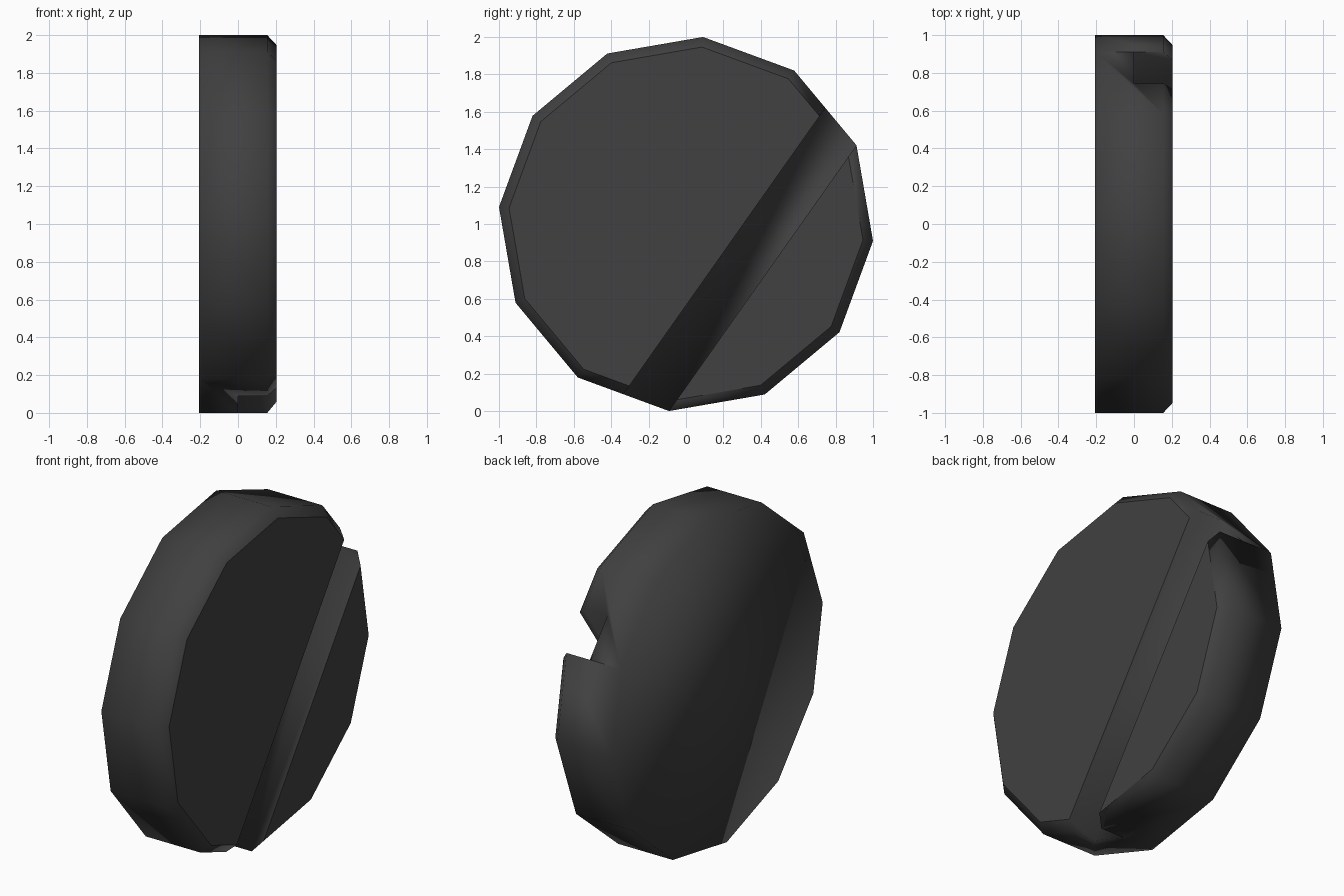
import bpy
import bmesh
from math import radians, cos, sin
from mathutils import Matrix, Vector

cube = bpy.data.objects.get("Cube")
if cube:
    bpy.data.objects.remove(cube, do_unlink=True)

SIDES = 12
RADIUS = 1.004
TURN = radians(24.8)          # angle of one rim corner
SLOT_TURN = radians(-35.2)    # direction square to the slot
CENTRE = Vector((0, 0, 1))

dark_grey = bpy.data.materials.new("dark_grey")
dark_grey.use_nodes = True
colour = (0.052, 0.052, 0.053, 1)
dark_grey.diffuse_color = colour
dark_grey.node_tree.nodes["Principled BSDF"].inputs["Base Color"].default_value = colour


def add_object(name, bm):
    bmesh.ops.recalc_face_normals(bm, faces=bm.faces)
    mesh = bpy.data.meshes.new(name)
    bm.to_mesh(mesh)
    bm.free()
    obj = bpy.data.objects.new(name, mesh)
    bpy.context.collection.objects.link(obj)
    return obj


# Disc: flat back, straight rim, chamfered front
bm = bmesh.new()
rings = []
for x, r in ((-0.207, RADIUS), (0.155, RADIUS), (0.205, 0.95)):
    angles = [TURN + radians(360 / SIDES) * i for i in range(SIDES)]
    rings.append([bm.verts.new(CENTRE + Vector((x, r * cos(a), r * sin(a)))) for a in angles])
for low, high in zip(rings, rings[1:]):
    for i in range(SIDES):
        j = (i + 1) % SIDES
        bm.faces.new((low[i], low[j], high[j], high[i]))
bm.faces.new(rings[0])
bm.faces.new(rings[-1])
disc = add_object("slotted_disc", bm)
disc.data.materials.append(dark_grey)

# Slot cutter: a long bar laid off-centre across the front
near, far, depth = 0.251, 0.502, 0.5
bm = bmesh.new()
bmesh.ops.create_cube(bm, size=1, matrix=(
    Matrix.Translation(CENTRE)
    @ Matrix.Rotation(SLOT_TURN, 4, 'X')
    @ Matrix.Translation((depth / 2, (near + far) / 2, 0))
    @ Matrix.Diagonal((depth, far - near, 3, 1))))
cutter = add_object("slot_cutter", bm)
cutter.hide_render = True

cut = disc.modifiers.new("slot", 'BOOLEAN')
cut.operation = 'DIFFERENCE'
cut.solver = 'EXACT'
cut.object = cutter
bpy.context.view_layer.objects.active = disc
disc.select_set(True)
bpy.ops.object.modifier_apply(modifier=cut.name)
bpy.data.objects.remove(cutter, do_unlink=True)

# Soft shading everywhere, with crisp borders round the front faces
bm = bmesh.new()
bm.from_mesh(disc.data)
bmesh.ops.remove_doubles(bm, verts=bm.verts, dist=0.0005)
for face in bm.faces:
    face.smooth = True
    face.material_index = 0
    if face.normal.x > 0.99 and face.calc_center_median().x > 0.15:
        for edge in face.edges:
            edge.smooth = False
bm.to_mesh(disc.data)
bm.free()
